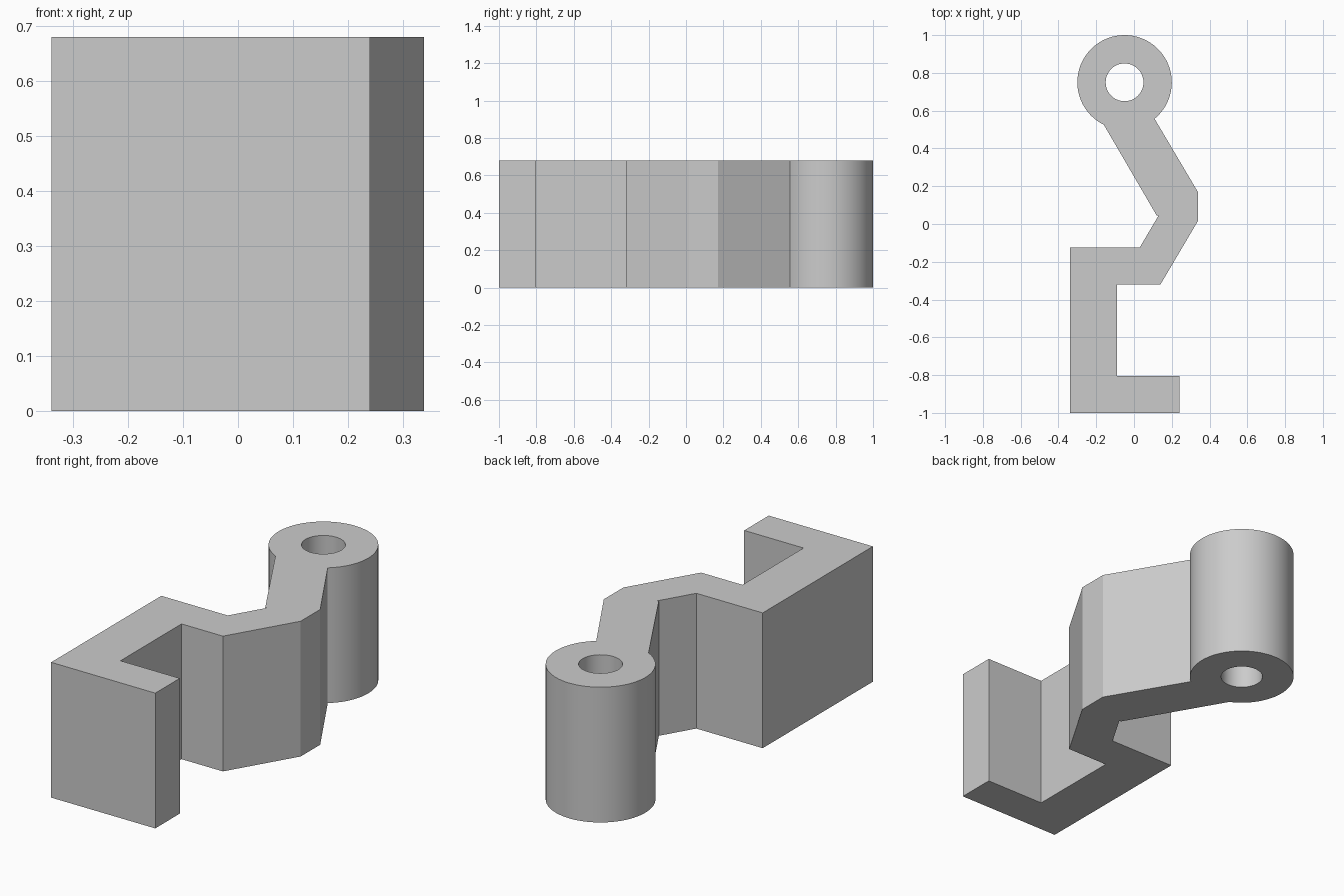
import bpy, bmesh, math
from mathutils import Vector

HEIGHT = 0.68
EYE = Vector((-0.05, 0.75))
EYE_RADIUS, HOLE_RADIUS = 0.25, 0.1

cube = bpy.data.objects.get("Cube")
if cube:
    bpy.data.objects.remove(cube, do_unlink=True)

# Plain grey material
grey = bpy.data.materials.new("grey")
grey.use_nodes = True
colour = (0.6, 0.6, 0.6, 1)
grey.diffuse_color = colour
grey.node_tree.nodes["Principled BSDF"].inputs["Base Color"].default_value = colour


def arc(radius, start, end, steps):
    """Points on a circle around the eye, angles in degrees."""
    angles = [math.radians(start + (end - start) * i / steps) for i in range(steps + 1)]
    return [EYE + radius * Vector((math.cos(a), math.sin(a))) for a in angles]


def add_loop(bm, points):
    verts = [bm.verts.new((p[0], p[1], 0)) for p in points]
    return [bm.edges.new((v, verts[(i + 1) % len(verts)])) for i, v in enumerate(verts)]


# Hook and bent arm, then round eye, then back along the other side
outline = [
    (-0.339, -1), (0.24, -1), (0.24, -0.805), (-0.09, -0.805),
    (-0.09, -0.32), (0.14, -0.32), (0.338, 0.015), (0.338, 0.17),
]
outline += arc(EYE_RADIUS, -50.5, 244, 72)
outline += [(0.12, 0.045), (0.13, 0.045), (0.03, -0.125), (-0.339, -0.125)]
hole = arc(HOLE_RADIUS, 0, 360, 48)[:-1]

# Fill the profile around the hole and extrude it upwards
bm = bmesh.new()
edges = add_loop(bm, outline) + add_loop(bm, hole)
bmesh.ops.triangle_fill(bm, edges=edges, use_beauty=True)
result = bmesh.ops.extrude_face_region(bm, geom=bm.faces[:], use_keep_orig=True)
top = [g for g in result["geom"] if isinstance(g, bmesh.types.BMVert)]
bmesh.ops.translate(bm, verts=top, vec=(0, 0, HEIGHT))
bmesh.ops.recalc_face_normals(bm, faces=bm.faces[:])

mesh = bpy.data.meshes.new("hooked_arm")
bm.to_mesh(mesh)
bm.free()
mesh.materials.append(grey)
arm = bpy.data.objects.new("hooked_arm", mesh)
bpy.context.collection.objects.link(arm)

# Smooth the round eye and keep the corners sharp
bpy.ops.object.select_all(action="DESELECT")
arm.select_set(True)
bpy.context.view_layer.objects.active = arm
bpy.ops.object.shade_smooth_by_angle(angle=math.radians(25))
